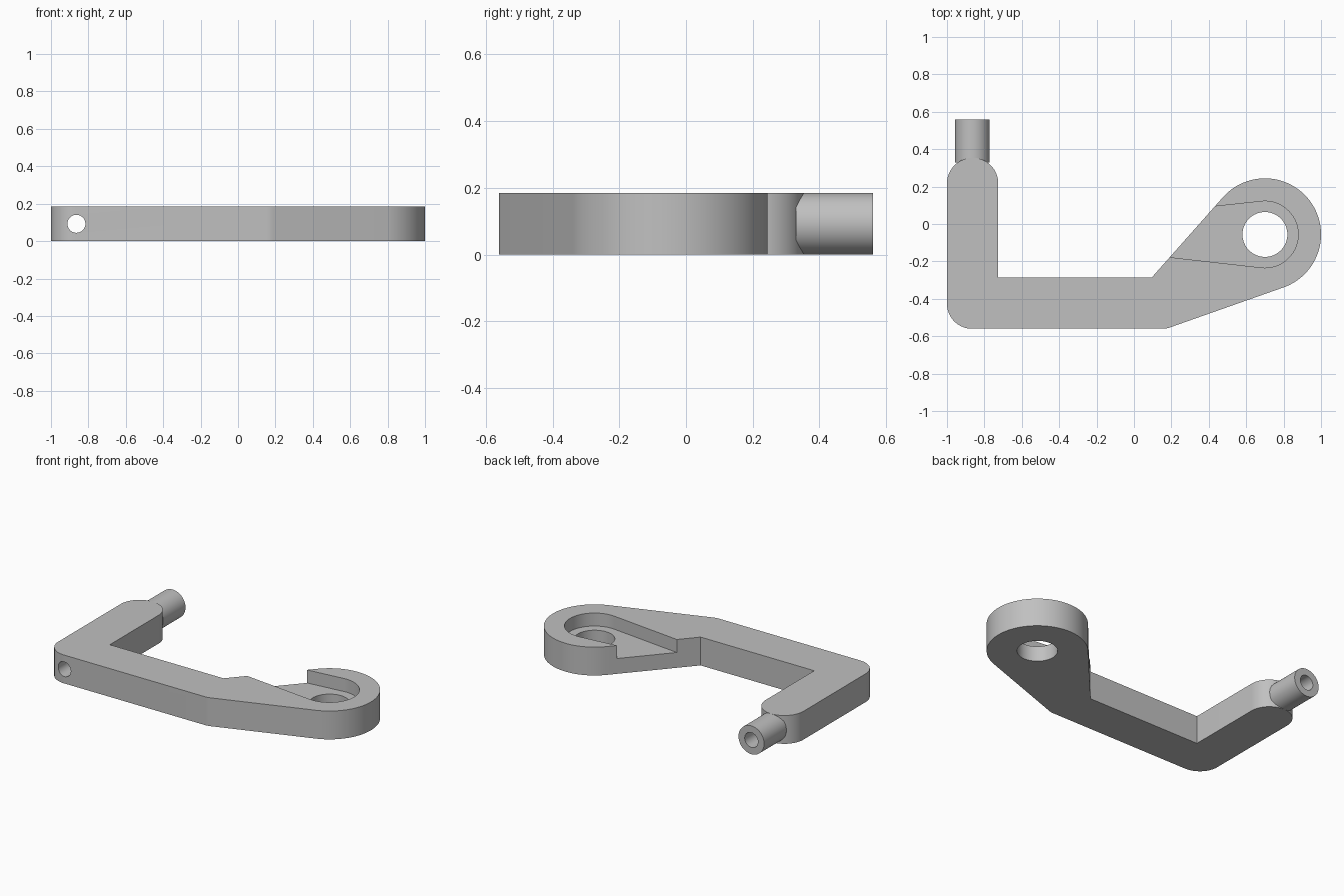
import bpy
import bmesh
from math import cos, sin, radians, pi
from mathutils import Matrix, Vector

default_cube = bpy.data.objects.get("Cube")
if default_cube:
    bpy.data.objects.remove(default_cube, do_unlink=True)

HEIGHT = 0.185
EYE = (0.70, -0.056)      # centre of the ring end
PIN_X = -0.864            # axis of the pin and its bore

steel = bpy.data.materials.new("plain_grey")
steel.use_nodes = True
GREY = (0.53, 0.53, 0.53, 1)
steel.diffuse_color = GREY
steel.node_tree.nodes["Principled BSDF"].inputs["Base Color"].default_value = GREY


def arc(centre, radius, start, end, steps):
    """Points along an arc, angles in degrees."""
    angles = [radians(start + (end - start) * i / steps) for i in range(steps + 1)]
    return [(centre[0] + radius * cos(a), centre[1] + radius * sin(a)) for a in angles]


def make_object(name, bm):
    bmesh.ops.recalc_face_normals(bm, faces=bm.faces)
    mesh = bpy.data.meshes.new(name)
    bm.to_mesh(mesh)
    bm.free()
    mesh.materials.append(steel)
    obj = bpy.data.objects.new(name, mesh)
    bpy.context.collection.objects.link(obj)
    return obj


def prism(name, points, bottom, top):
    bm = bmesh.new()
    face = bm.faces.new([bm.verts.new((x, y, bottom)) for x, y in points])
    extruded = bmesh.ops.extrude_face_region(bm, geom=[face])["geom"]
    verts = [g for g in extruded if isinstance(g, bmesh.types.BMVert)]
    bmesh.ops.translate(bm, verts=verts, vec=(0, 0, top - bottom))
    return make_object(name, bm)


def rod(name, radius, y_start, y_end):
    """Cylinder lying along y on the pin axis."""
    bm = bmesh.new()
    place = Matrix.Translation(Vector((PIN_X, (y_start + y_end) / 2, HEIGHT / 2)))
    bmesh.ops.create_cone(bm, cap_ends=True, segments=64, radius1=radius, radius2=radius,
                          depth=y_end - y_start, matrix=place @ Matrix.Rotation(pi / 2, 4, 'X'))
    return make_object(name, bm)


def cut(target, cutter):
    mod = target.modifiers.new("cut", 'BOOLEAN')
    mod.operation = 'DIFFERENCE'
    mod.solver = 'EXACT'
    mod.object = cutter
    bpy.context.view_layer.objects.active = target
    bpy.ops.object.modifier_apply(modifier=mod.name)


# Bent lever: ring end, straight bar and upright arm in one outline
outline = arc(EYE, 0.30, -70.6, 138.2, 72)
outline += [(0.095, -0.286), (-0.726, -0.286)]
outline += arc((-0.863, 0.217), 0.137, 0, 180, 40)
outline += arc((-0.866, -0.426), 0.134, 180, 270, 20)
outline += arc((0.155, -0.46), 0.10, 270, 289.4, 4)
lever = prism("bent_lever", outline, 0, HEIGHT)

# Pin on the end of the arm
pin = rod("hollow_pin", HEIGHT / 2, 0.33, 0.56)

# Flared pocket open to the inner edge, through hole and long bore
pocket = prism("pocket_cutter", arc(EYE, 0.178, -96.4, 96.4, 64)
               + [(0.35, 0.085), (0.15, -0.173)], 0.10, HEIGHT + 0.1)
eye_hole = prism("eye_cutter", arc(EYE, 0.12, 0, 354.375, 63), -0.1, HEIGHT + 0.2)
bore = rod("bore_cutter", 0.048, -0.7, 0.7)

for cutter in (pocket, eye_hole, bore):
    cut(lever, cutter)
cut(pin, bore)
for cutter in (pocket, eye_hole, bore):
    bpy.data.objects.remove(cutter, do_unlink=True)

# Smooth curved walls, crisp edges
for part in (lever, pin):
    bpy.ops.object.select_all(action='DESELECT')
    part.select_set(True)
    bpy.context.view_layer.objects.active = part
    bpy.ops.object.shade_smooth_by_angle(angle=radians(15))
